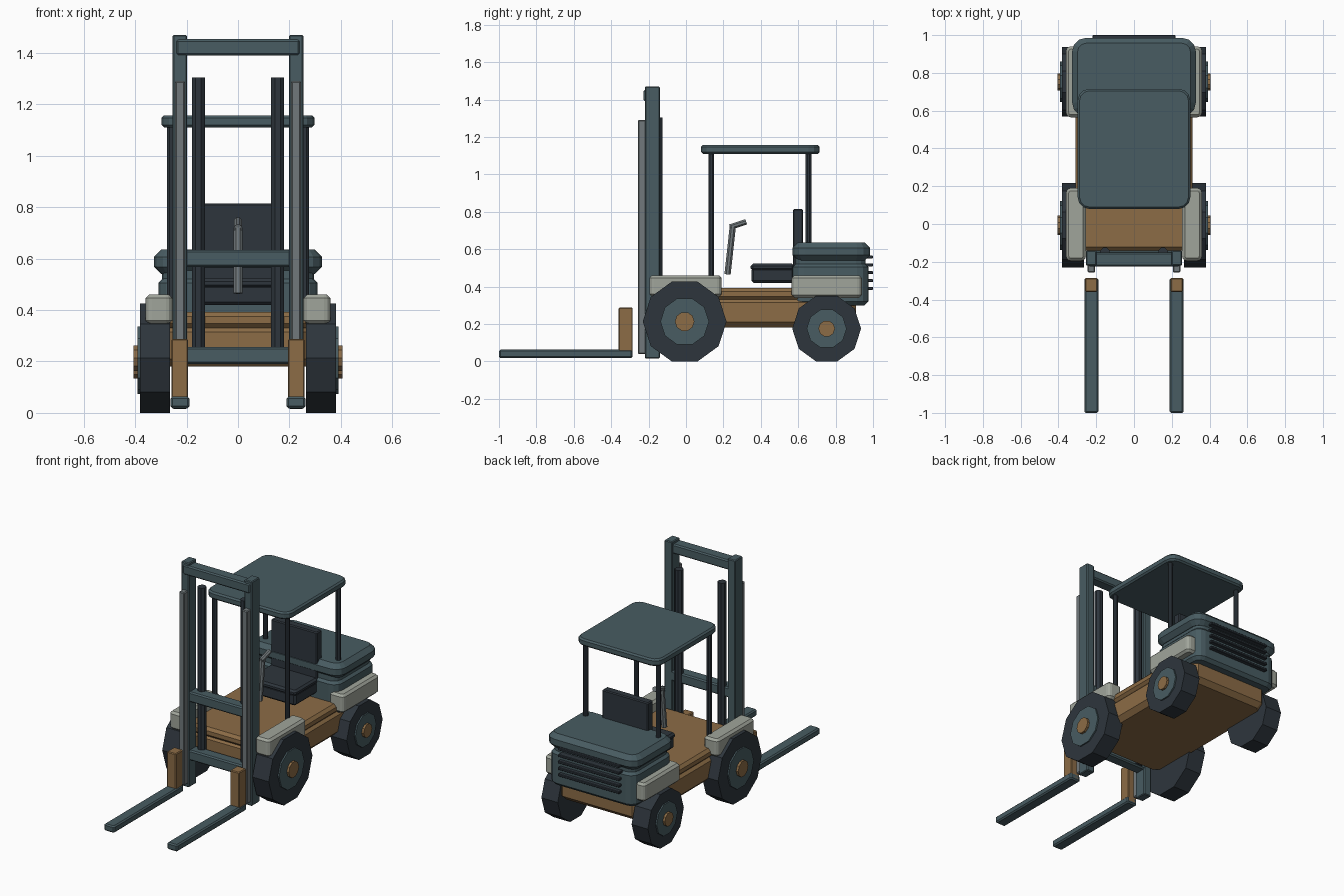
import bpy, bmesh, math
from mathutils import Vector, Matrix

if "Cube" in bpy.data.objects:
    bpy.data.objects.remove(bpy.data.objects["Cube"], do_unlink=True)


def material(name, rgb):
    m = bpy.data.materials.new(name)
    m.use_nodes = True
    m.diffuse_color = (*rgb, 1)
    m.node_tree.nodes["Principled BSDF"].inputs["Base Color"].default_value = (*rgb, 1)
    return m


TEAL = material("slate_teal", (0.065, 0.107, 0.122))
BROWN = material("ochre_brown", (0.262, 0.150, 0.061))
PALE = material("pale_grey", (0.352, 0.376, 0.328))
DARK = material("charcoal", (0.027, 0.036, 0.046))
STEEL = material("steel_grey", (0.165, 0.190, 0.200))


def finish(name, bm, mat):
    bmesh.ops.recalc_face_normals(bm, faces=bm.faces)
    mesh = bpy.data.meshes.new(name)
    bm.to_mesh(mesh)
    bm.free()
    mesh.materials.append(mat)
    ob = bpy.data.objects.new(name, mesh)
    bpy.context.collection.objects.link(ob)
    return ob


def box(name, x, y, z, mat, corner=0.0, edge=0.005, steps=3):
    """Box between ranges; corner rounds upright edges, edge chamfers the rims."""
    bm = bmesh.new()
    bmesh.ops.create_cube(bm, size=1)
    for v in bm.verts:
        v.co = [r[0] if c < 0 else r[1] for c, r in zip(v.co, (x, y, z))]
    upright = [e for e in bm.edges if abs(e.verts[0].co.z - e.verts[1].co.z) > 1e-5]
    bmesh.ops.bevel(bm, geom=upright, offset=corner or edge, segments=steps if corner else 1,
                    profile=0.5, affect='EDGES')
    rims = [e for e in bm.edges if abs(e.verts[0].co.z - e.verts[1].co.z) < 1e-5]
    bmesh.ops.bevel(bm, geom=rims, offset=edge, segments=1, affect='EDGES')
    return finish(name, bm, mat)


def pair(name, x, y, z, mat, **kw):
    """The same box on the left (+x) and right (-x)."""
    box("left_" + name, x, y, z, mat, **kw)
    box("right_" + name, (-x[1], -x[0]), y, z, mat, **kw)


def rod(name, a, b, radius, mat, sides=8):
    """Prism from a to b; flat sides face down when it lies along x."""
    a, b = Vector(a), Vector(b)
    bm = bmesh.new()
    bmesh.ops.create_cone(bm, cap_ends=True, segments=sides, radius1=radius, radius2=radius,
                          depth=(b - a).length)
    turn = (b - a).to_track_quat('Z', 'Y').to_matrix().to_4x4()
    spin = Matrix.Rotation(math.pi / sides, 4, 'Z') if sides == 8 else Matrix.Identity(4)
    bm.transform(Matrix.Translation((a + b) / 2) @ turn @ spin)
    return finish(name, bm, mat)


def wheel(name, side, y, radius, hub, cap):
    """Ten-sided tyre with a hub disc and an axle cap."""
    s = 1 if side == "left" else -1
    z = radius * math.cos(math.pi / 10)
    for part, inner, outer, r, mat in (("tyre", 0.265, 0.382, radius, DARK),
                                       ("hub", 0.36, 0.391, hub, TEAL),
                                       ("axle_cap", 0.36, 0.406, cap, BROWN)):
        bm = bmesh.new()
        bmesh.ops.create_cone(bm, cap_ends=True, segments=10, radius1=r, radius2=r,
                              depth=outer - inner)
        # orient a vertex towards +y so that the tread rests on a flat
        fix = Matrix.Rotation(math.pi / 2, 4, 'Y')
        phase = max(bm.verts, key=lambda v: v.co.y).co
        spin = Matrix.Rotation(math.pi / 2 - math.atan2(phase.y, phase.x), 4, 'Z')
        bm.transform(Matrix.Translation((s * (inner + outer) / 2, y, z)) @ fix @ spin)
        finish(f"{side}_{name}_{part}", bm, mat)


# Chassis and floor
box("chassis", (-0.31, 0.31), (-0.13, 0.91), (0.18, 0.345), BROWN, corner=0.06, edge=0.03, steps=1)
box("floor_plate", (-0.31, 0.31), (-0.14, 0.90), (0.33, 0.392), BROWN, corner=0.05, edge=0.018, steps=1)

# Wheels and mudguards
for side in ("left", "right"):
    wheel("front", side, -0.007, 0.224, 0.13, 0.052)
    wheel("rear", side, 0.752, 0.184, 0.107, 0.044)
pair("front_mudguard", (0.255, 0.36), (-0.195, 0.19), (0.345, 0.46), PALE, corner=0.025, edge=0.014)
pair("rear_mudguard", (0.255, 0.36), (0.565, 0.94), (0.34, 0.46), PALE, corner=0.025, edge=0.014)

# Rear counterweight with its lid and grille bars
box("counterweight", (-0.31, 0.31), (0.57, 0.975), (0.30, 0.525), TEAL, corner=0.06, edge=0.02)
box("counterweight_neck", (-0.295, 0.295), (0.585, 0.96), (0.50, 0.56), TEAL, corner=0.05)
box("counterweight_lid", (-0.327, 0.327), (0.57, 0.985), (0.54, 0.635), TEAL, corner=0.07, edge=0.028)
for i in range(5):
    z = 0.39 + 0.042 * i
    box(f"grille_bar_{i + 1}", (-0.22, 0.22), (0.95, 1.0), (z - 0.008, z + 0.008), DARK, edge=0.003)

# Seat
box("seat_base", (-0.165, 0.165), (0.35, 0.58), (0.42, 0.50), DARK, edge=0.012)
box("seat_cushion", (-0.17, 0.17), (0.345, 0.58), (0.485, 0.522), DARK, edge=0.012)
box("seat_back", (-0.165, 0.165), (0.572, 0.625), (0.50, 0.815), DARK, edge=0.006)

# Steering lever
rod("steering_column", (0, 0.222, 0.465), (0, 0.25, 0.72), 0.018, STEEL)
rod("steering_handle", (0, 0.235, 0.718), (0, 0.322, 0.746), 0.016, STEEL)

# Canopy on four posts
box("canopy", (-0.298, 0.298), (0.08, 0.715), (1.11, 1.157), TEAL, corner=0.06, edge=0.01)
for s, side in ((1, "left"), (-1, "right")):
    x = s * 0.261
    rod(side + "_front_post", (x, 0.135, 0.38), (x, 0.135, 1.12), 0.016, DARK)
    rod(side + "_rear_post", (x, 0.655, 0.60), (x, 0.655, 1.12), 0.016, DARK)
    # Lifting cylinders behind the mast
    x = s * 0.154
    rod(side + "_lift_cylinder", (x, -0.15, 0.20), (x, -0.15, 1.305), 0.027, DARK)

# Mast
pair("mast_rail", (0.198, 0.254), (-0.22, -0.14), (0.015, 1.47), TEAL)
pair("mast_slide", (0.206, 0.245), (-0.257, -0.21), (0.04, 1.29), STEEL)
box("mast_top_bar", (-0.242, 0.242), (-0.226, -0.15), (1.39, 1.453), TEAL, edge=0.008)
box("mast_middle_bar", (-0.21, 0.21), (-0.215, -0.14), (0.568, 0.634), TEAL, edge=0.008)
box("mast_lower_bar", (-0.21, 0.21), (-0.215, -0.14), (0.19, 0.256), TEAL, edge=0.008)

# Forks
pair("fork_blade", (0.189, 0.263), (-1.0, -0.285), (0.018, 0.063), TEAL, edge=0.008)
pair("fork_upright", (0.194, 0.259), (-0.36, -0.285), (0.03, 0.288), BROWN)
